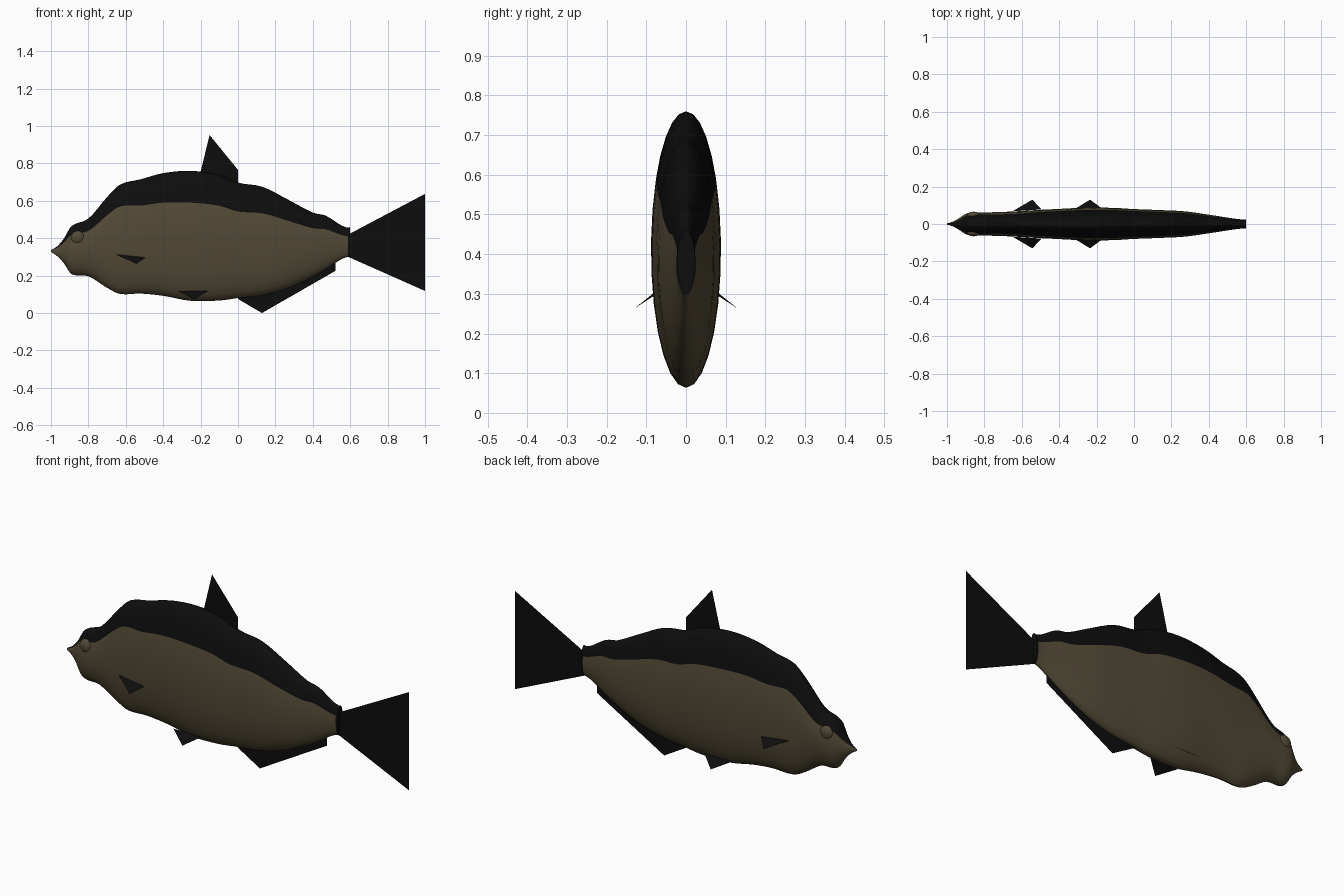
import bpy, bmesh, math

if "Cube" in bpy.data.objects:
    bpy.data.objects.remove(bpy.data.objects["Cube"])


def material(name, rgb):
    m = bpy.data.materials.new(name)
    m.diffuse_color = (*rgb, 1)
    m.use_nodes = True
    m.node_tree.nodes["Principled BSDF"].inputs["Base Color"].default_value = m.diffuse_color
    return m


BLACK = material("dark back", (0.004, 0.004, 0.004))
TAN = material("olive flank", (0.085, 0.068, 0.037))


def add_object(name, bm, mats):
    me = bpy.data.meshes.new(name)
    bm.to_mesh(me)
    bm.free()
    ob = bpy.data.objects.new(name, me)
    bpy.context.collection.objects.link(ob)
    for m in mats:
        me.materials.append(m)
    return ob


# Body stations: x, bottom z, top z, half width, height of colour line (0..1 of half height)
STATIONS = [
    (-1.0, .326, .336, .003, .70), (-.965, .303, .358, .014, .70),
    (-.93, .265, .400, .035, .68), (-.89, .208, .465, .058, .63),
    (-.80, .197, .505, .062, .57), (-.70, .135, .620, .065, .60),
    (-.63, .102, .687, .068, .60), (-.52, .104, .715, .075, .54),
    (-.40, .092, .748, .081, .52), (-.25, .065, .760, .088, .51),
    (-.10, .067, .738, .086, .51), (0, .080, .697, .080, .50),
    (.13, .095, .675, .075, .51), (.27, .135, .605, .068, .52),
    (.40, .195, .537, .050, .51), (.47, .235, .520, .039, .49),
    (.55, .286, .470, .027, .44), (.588, .300, .456, .024, .40),
    (.598, .298, .460, .023, .40),
]


def resample(rows, steps):
    """Smooth curve through the stations."""
    def slope(i):
        a, b = rows[max(i - 1, 0)], rows[min(i + 1, len(rows) - 1)]
        return [(q - p) / (b[0] - a[0]) for p, q in zip(a, b)]
    out = []
    for i in range(len(rows) - 1):
        a, b, ma, mb = rows[i], rows[i + 1], slope(i), slope(i + 1)
        d = b[0] - a[0]
        for k in range(steps):
            t = k / steps
            h = (2*t**3 - 3*t**2 + 1, (t**3 - 2*t**2 + t) * d,
                 3*t**2 - 2*t**3, (t**3 - t**2) * d)
            row = [h[0]*p + h[1]*u + h[2]*q + h[3]*v for p, u, q, v in zip(a, ma, b, mb)]
            row[0] = a[0] + d * t
            out.append(row)
    return out + [list(rows[-1])]


# Body: elliptical rings whose edge loops follow the colour line
UP, DOWN = 10, 18
bm = bmesh.new()
rings = []
for x, lo, hi, w, s in resample(STATIONS, 4):
    a = math.asin(s)
    angles = [a + (math.pi - 2 * a) * i / UP for i in range(UP)]
    angles += [math.pi - a + (math.pi + 2 * a) * i / DOWN for i in range(DOWN)]
    c, h = (lo + hi) / 2, (hi - lo) / 2
    rings.append([bm.verts.new((x, w * math.cos(t), c + h * math.sin(t))) for t in angles])
n = UP + DOWN
for r0, r1 in zip(rings, rings[1:]):
    for i in range(n):
        f = bm.faces.new((r0[i], r0[(i + 1) % n], r1[(i + 1) % n], r1[i]))
        tail_rim = r0[0].co.x > .585
        f.material_index = 0 if i < UP or tail_rim else 1
bm.faces.new(rings[0]).material_index = 1
bm.faces.new(rings[-1]).material_index = 0
bmesh.ops.recalc_face_normals(bm, faces=bm.faces)
body = add_object("body", bm, [BLACK, TAN])
bpy.context.view_layer.objects.active = body
body.select_set(True)
bpy.ops.object.shade_smooth_by_angle(angle=math.radians(50))
body.select_set(False)

# Eyes: low bumps on each side of the head
for side, name in ((-1, "right_eye"), (1, "left_eye")):
    bm = bmesh.new()
    bmesh.ops.create_uvsphere(bm, u_segments=16, v_segments=10, radius=1)
    for v in bm.verts:
        v.co = (-.857 + .036 * v.co.x, side * .046 + .02 * v.co.y, .403 + .036 * v.co.z)
    for f in bm.faces:
        f.smooth = True
    add_object(name, bm, [TAN])


# Fins: thin flat sheets
def fin(name, points):
    bm = bmesh.new()
    f = bm.faces.new([bm.verts.new(p) for p in points])
    bmesh.ops.triangulate(bm, faces=[f])
    add_object(name, bm, [BLACK])


def middle_fin(name, outline):
    fin(name, [(x, 0, z) for x, z in outline])


middle_fin("dorsal_fin", [(-.2, .70), (-.2, .755), (-.152, .952), (0, .765), (0, .66)])
middle_fin("anal_fin", [(0, .12), (0, .075), (.128, 0), (.52, .225), (.52, .30)])
middle_fin("tail_fin", [(.59, .30), (.59, .42), (1, .637), (.78, .38), (1, .118)])

for s, name in ((-1, "right"), (1, "left")):
    fin(name + "_pectoral_fin", [(-.65, s * .068, .313), (-.495, s * .078, .297), (-.543, s * .13, .263)])
    fin(name + "_pelvic_fin", [(-.325, s * .075, .118), (-.16, s * .075, .118), (-.235, s * .13, .073)])
